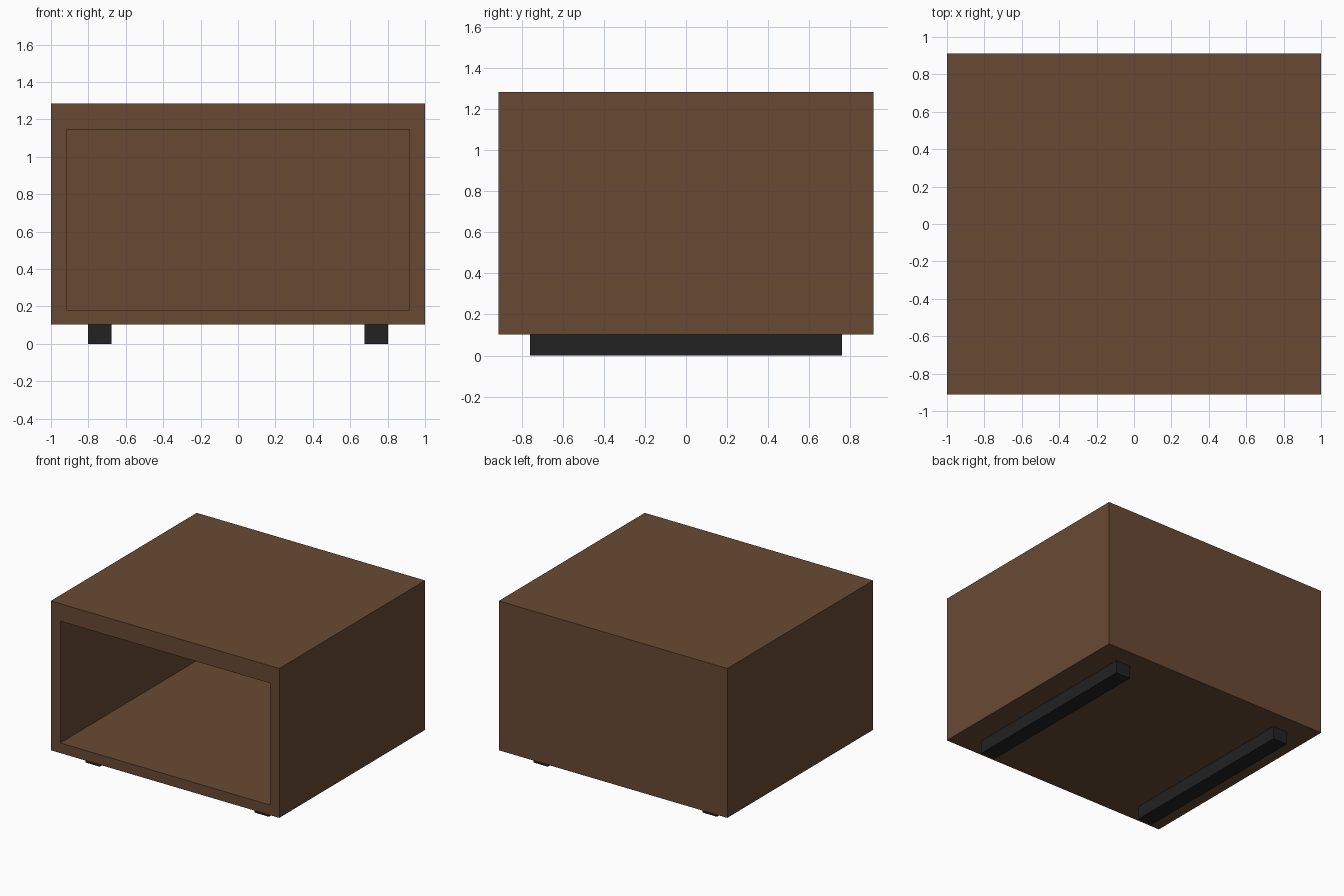
import bpy, bmesh
from mathutils import Vector

if "Cube" in bpy.data.objects:
    bpy.data.objects.remove(bpy.data.objects["Cube"])


def material(name, rgb):
    m = bpy.data.materials.new(name)
    m.diffuse_color = (*rgb, 1)
    m.use_nodes = True
    m.node_tree.nodes["Principled BSDF"].inputs["Base Color"].default_value = m.diffuse_color
    return m


def box_bmesh(lo, hi):
    lo, hi = Vector(lo), Vector(hi)
    bm = bmesh.new()
    bmesh.ops.create_cube(bm, size=1)
    for v in bm.verts:
        v.co = Vector([(a + b) / 2 + c * (b - a) for a, b, c in zip(lo, hi, v.co)])
    bm.normal_update()
    return bm


def finish(bm, name, mat):
    bmesh.ops.recalc_face_normals(bm, faces=bm.faces)
    me = bpy.data.meshes.new(name)
    bm.to_mesh(me)
    bm.free()
    me.materials.append(mat)
    ob = bpy.data.objects.new(name, me)
    bpy.context.collection.objects.link(ob)
    return ob


wood = material("brown wood", (0.141, 0.068, 0.033))
black = material("black", (0.016, 0.016, 0.016))

# Cabinet shell: box with an open compartment sunk into the front face
bm = box_bmesh((-1, -0.912, 0.102), (1, 0.912, 1.284))
front = min(bm.faces, key=lambda f: f.calc_center_median().y)
bmesh.ops.inset_individual(bm, faces=[front], thickness=0.08)
for v in front.verts:
    v.co.x = 0.917 if v.co.x > 0 else -0.917
    v.co.z = 1.146 if v.co.z > 0.7 else 0.182
back = bmesh.ops.extrude_discrete_faces(bm, faces=[front])["faces"][0]
for v in back.verts:
    v.co.y = 0.83
finish(bm, "cabinet_shell", wood)

# Two runner feet, front to back
for side, name in ((-1, "left_runner"), (1, "right_runner")):
    x = side * 0.74
    finish(box_bmesh((x - 0.063, -0.76, 0), (x + 0.063, 0.76, 0.102)), name, black)
